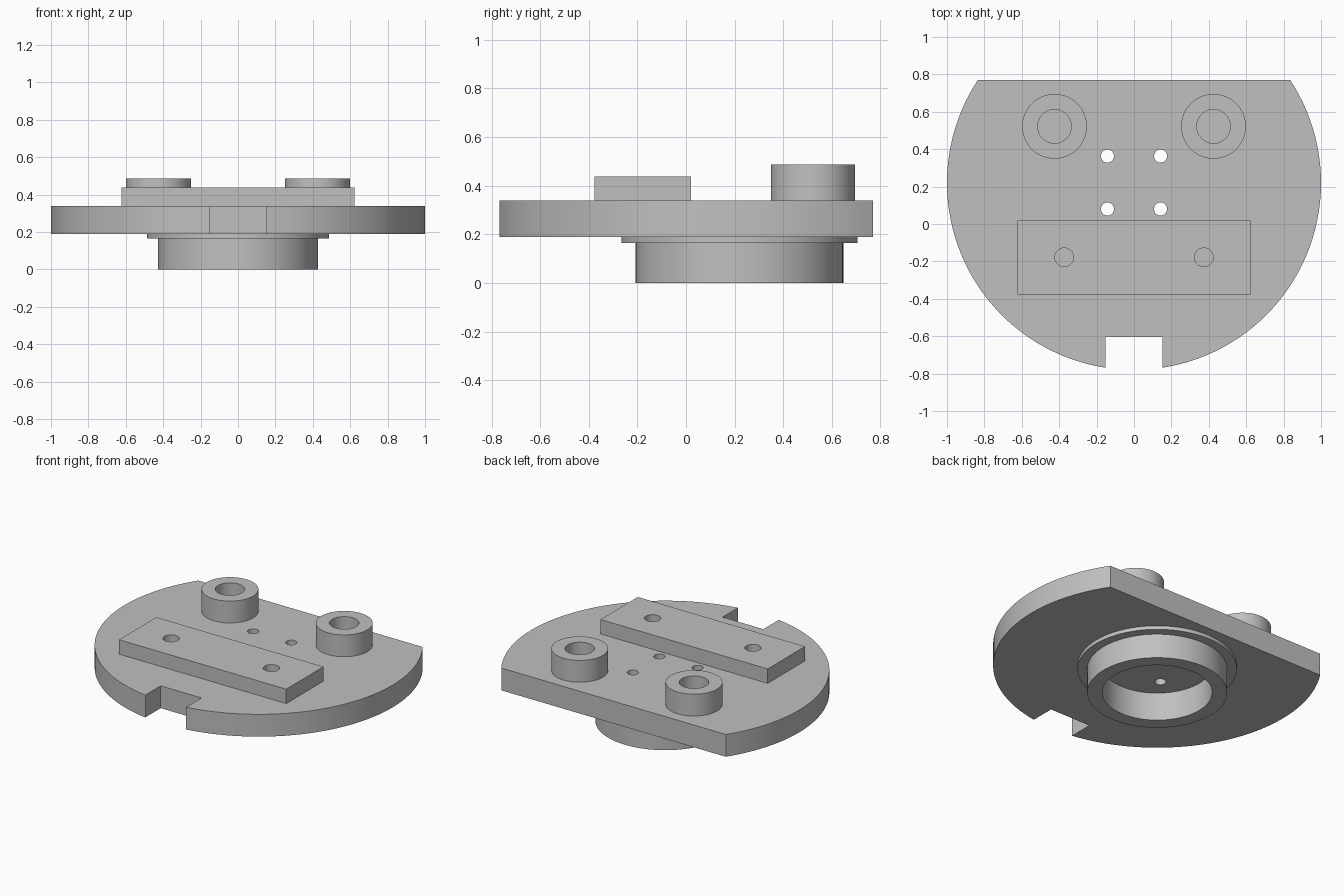
import bpy
import math

if "Cube" in bpy.data.objects:
    bpy.data.objects.remove(bpy.data.objects["Cube"], do_unlink=True)

grey = bpy.data.materials.new("plain grey")
grey.use_nodes = True
colour = (0.53, 0.53, 0.53, 1)
grey.diffuse_color = colour
grey.node_tree.nodes["Principled BSDF"].inputs["Base Color"].default_value = colour

AXIS_Y = 0.22                  # shared centre of the disc and the lower collar
BASE, DECK = 0.19, 0.34        # underside and top of the main plate


def cylinder(name, x, y, radius, z0, z1, sides=96):
    bpy.ops.mesh.primitive_cylinder_add(vertices=sides, radius=radius, depth=z1 - z0,
                                        location=(x, y, (z0 + z1) / 2))
    obj = bpy.context.object
    obj.name = name
    return obj


def box(name, x0, x1, y0, y1, z0, z1):
    bpy.ops.mesh.primitive_cube_add(size=1, location=((x0 + x1) / 2, (y0 + y1) / 2, (z0 + z1) / 2))
    obj = bpy.context.object
    obj.name = name
    obj.scale = (x1 - x0, y1 - y0, z1 - z0)
    bpy.ops.object.transform_apply(location=False, rotation=False, scale=True)
    return obj


def finish(obj, cutters=()):
    """Cut the holes, then colour and shade the part."""
    bpy.ops.object.select_all(action="DESELECT")
    obj.select_set(True)
    bpy.context.view_layer.objects.active = obj
    for cutter in cutters:
        cutter.hide_render = True
        mod = obj.modifiers.new("cut", "BOOLEAN")
        mod.operation = "DIFFERENCE"
        mod.solver = "EXACT"
        mod.object = cutter
        bpy.ops.object.modifier_apply(modifier=mod.name)
        bpy.data.objects.remove(cutter, do_unlink=True)
    obj.data.materials.clear()
    obj.data.materials.append(grey)
    bpy.ops.object.shade_smooth_by_angle(angle=math.radians(30))


# Main plate: disc with a flat back, a front notch and four through holes
plate = cylinder("main_plate", 0, AXIS_Y, 1, BASE, DECK, 128)
cuts = [box("back_cut", -2, 2, 0.77, 2, 0, 1),
        box("notch_cut", -0.152, 0.152, -1, -0.605, 0, 1)]
for x in (-0.142, 0.142):
    for y in (0.08, 0.363):
        cuts.append(cylinder("screw_cut", x, y, 0.035, 0, 1, 32))
finish(plate, cuts)

# Raised bar with two blind holes
bar = box("raised_bar", -0.622, 0.622, -0.376, 0.02, DECK, 0.437)
finish(bar, [cylinder("bar_cut", x, -0.178, 0.05, DECK - 0.1, 1, 48) for x in (-0.373, 0.373)])

# Pair of hollow bosses at the back
for side, x in (("right", -0.425), ("left", 0.425)):
    boss = cylinder(side + "_boss", x, 0.522, 0.173, DECK, 0.487)
    finish(boss, [cylinder("boss_cut", x, 0.522, 0.09, 0, 1, 64)])

# Lower collar and its thin flange, open down the middle
for name, radius, z0, z1 in (("lower_collar", 0.427, 0, 0.165), ("collar_flange", 0.486, 0.165, BASE)):
    ring = cylinder(name, 0, AXIS_Y, radius, z0, z1)
    finish(ring, [cylinder("bore_cut", 0, AXIS_Y, 0.335, -1, 1)])
